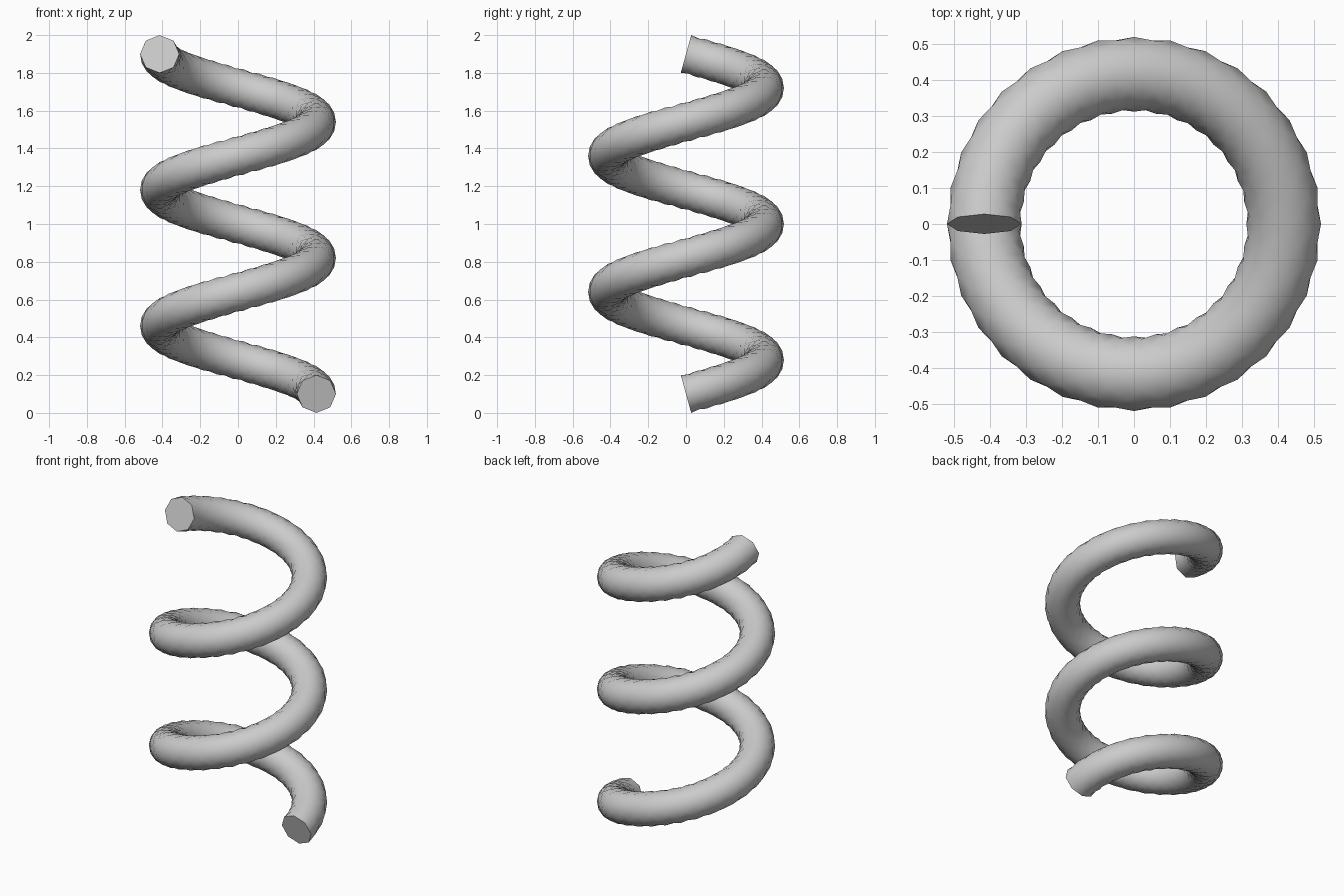
import bpy, bmesh
from math import pi, cos, sin, tau
from mathutils import Vector

if "Cube" in bpy.data.objects:
    bpy.data.objects.remove(bpy.data.objects["Cube"], do_unlink=True)

COIL_RADIUS, WIRE_RADIUS = 0.415, 0.1035
TURNS, PITCH, BASE = 2.5, 0.72, 0.1
SIDES, STEPS = 8, 160

# Grey metal
steel = bpy.data.materials.new("grey_steel")
steel.use_nodes = True
colour = (0.6, 0.6, 0.6, 1)
steel.diffuse_color = colour
steel.node_tree.nodes["Principled BSDF"].inputs["Base Color"].default_value = colour


def wire_ring(bm, step):
    """One cross-section square to the helix, every other one turned half a side."""
    t = step / STEPS * TURNS
    a = t * tau
    out = Vector((cos(a), sin(a), 0))
    along = Vector((-sin(a), cos(a), PITCH / (tau * COIL_RADIUS))).normalized()
    up = out.cross(along)
    centre = out * COIL_RADIUS + Vector((0, 0, BASE + PITCH * t))
    ring = []
    for i in range(SIDES):
        b = (i + 0.5 * (step % 2)) * tau / SIDES
        ring.append(bm.verts.new(centre + (out * cos(b) + up * sin(b)) * WIRE_RADIUS))
    return ring


# Coil of wire, woven from triangles, with flat cut ends
bm = bmesh.new()
rings = [wire_ring(bm, s) for s in range(STEPS + 1)]
for s in range(STEPS):
    p, q = rings[s], rings[s + 1]
    for i in range(SIDES):
        j = (i + 1) % SIDES
        if s % 2 == 0:
            bm.faces.new((p[i], p[j], q[i]))
            bm.faces.new((p[j], q[j], q[i]))
        else:
            bm.faces.new((p[i], q[j], q[i]))
            bm.faces.new((p[i], p[j], q[j]))
bm.faces.new(rings[0])
bm.faces.new(rings[-1])
bmesh.ops.recalc_face_normals(bm, faces=bm.faces)

mesh = bpy.data.meshes.new("coil_spring")
bm.to_mesh(mesh)
bm.free()
mesh.materials.append(steel)
spring = bpy.data.objects.new("coil_spring", mesh)
bpy.context.collection.objects.link(spring)

# Smooth wire, sharp rim at the cut ends
bpy.ops.object.select_all(action="DESELECT")
spring.select_set(True)
bpy.context.view_layer.objects.active = spring
bpy.ops.object.shade_smooth_by_angle(angle=pi / 3)
